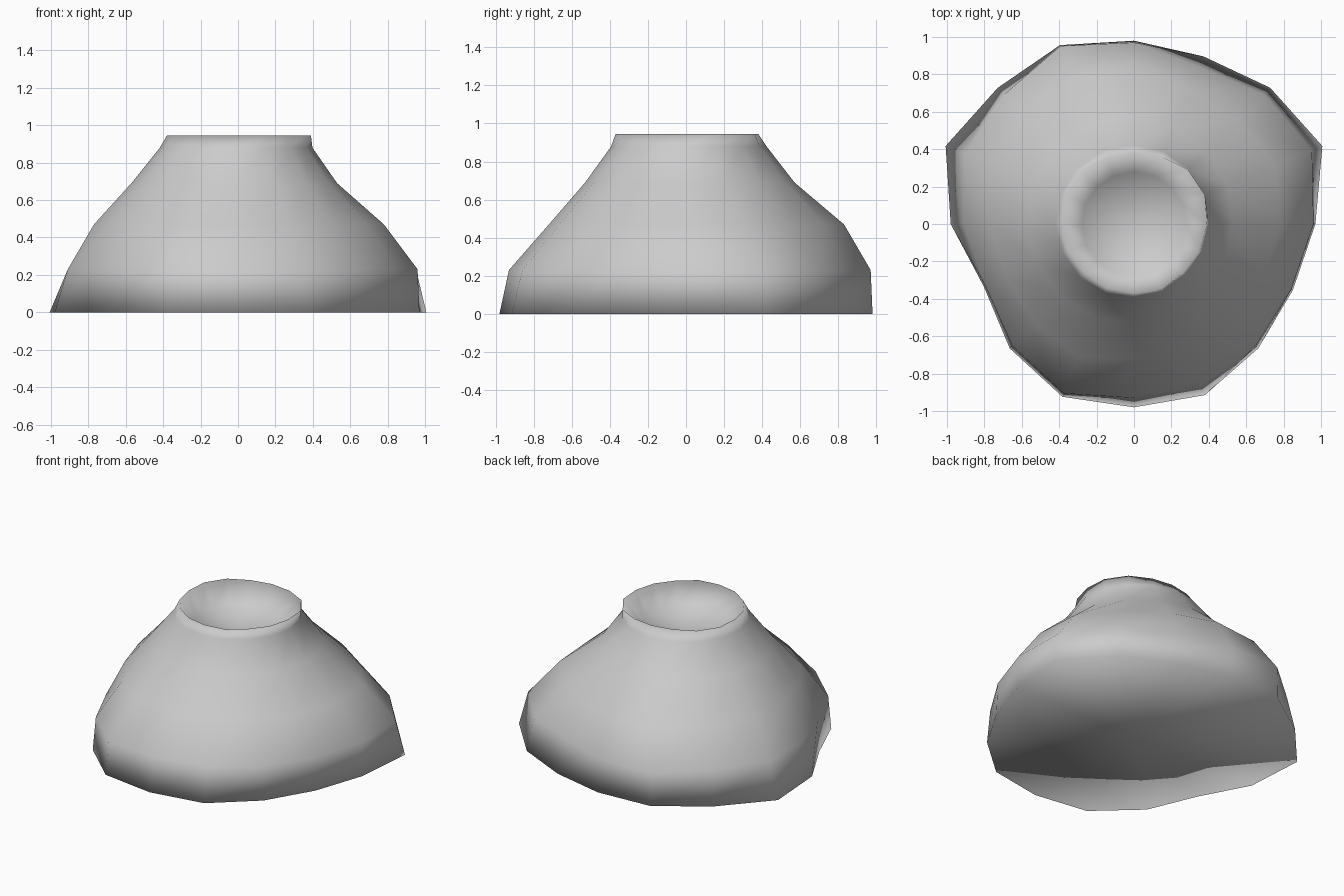
import bpy
import bmesh
from math import cos, sin, pi

if "Cube" in bpy.data.objects:
    bpy.data.objects.remove(bpy.data.objects["Cube"], do_unlink=True)

SIDES = 16

# One uniform stone colour
stone = bpy.data.materials.new("grey_stone")
stone.use_nodes = True
stone.diffuse_color = (0.6, 0.6, 0.6, 1)
stone.node_tree.nodes["Principled BSDF"].inputs["Base Color"].default_value = (0.6, 0.6, 0.6, 1)

# Irregular radii, counter-clockwise from +x
FOOT = [.97, 1.09, 1.03, .97, .98, 1.035, 1.03, 1.09, .98, .87, .94, 1.0, .98, .99, .94, .92]
SKIRT = [.96, 1.03, .98, .91, .97, 1.03, .98, .98, .91, .86, .92, .98, .93, .93, .92, .91]
BELLY = [.78, .82, .78, .79, .83, .86, .81, .81, .77, .74, .75, .77, .72, .72, .72, .75]
LIP = [.39, .41, .41, .39, .38, .38, .4, .4, .38, .38, .37, .37, .37, .38, .37, .38]


def oval(radius, back=0.0, side=0.0):
    """Near-circular ring, pushed out to the back or to the left."""
    angles = [2 * pi * i / SIDES for i in range(SIDES)]
    return [radius + back * sin(a) + side * cos(a) for a in angles]


bm = bmesh.new()


def ring(radii, z):
    return [bm.verts.new((r * cos(2 * pi * i / SIDES), r * sin(2 * pi * i / SIDES), z))
            for i, r in enumerate(radii)]


def bridge(low, high):
    for i in range(SIDES):
        j = (i + 1) % SIDES
        bm.faces.new((low[i], low[j], high[j], high[i]))


def fan(loop, z, upward):
    centre = bm.verts.new((0, 0, z))
    for i in range(SIDES):
        a, b = loop[i], loop[(i + 1) % SIDES]
        bm.faces.new((a, b, centre) if upward else (b, a, centre))


# Outer slope, lip and bowl of the crater
profile = [
    (FOOT, 0), (SKIRT, .23), (BELLY, .47),
    (oval(.55, .02, -.02), .69), (oval(.408, .015, -.01), .88),
    (LIP, .945), (oval(.28), .82),
]
rings = [ring(radii, z) for radii, z in profile]
for low, high in zip(rings, rings[1:]):
    bridge(low, high)
fan(rings[-1], .76, True)

# Flat underside
fan(rings[0], 0, False)

mesh = bpy.data.meshes.new("crater_cone")
bm.to_mesh(mesh)
bm.free()
mesh.materials.append(stone)
for face in mesh.polygons:
    face.use_smooth = True
cone = bpy.data.objects.new("crater_cone", mesh)
bpy.context.collection.objects.link(cone)
